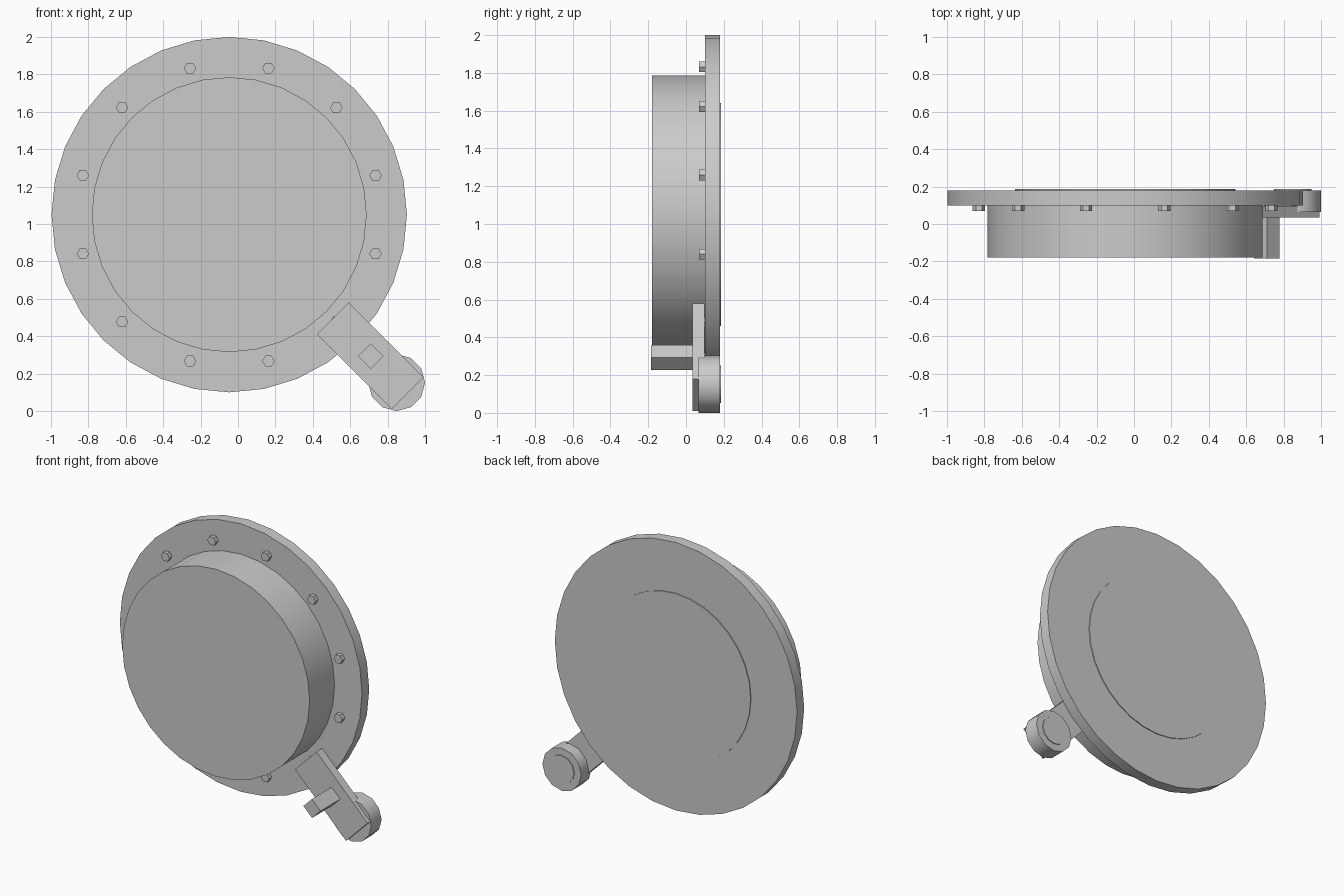
import bpy, math
from mathutils import Matrix, Vector

if "Cube" in bpy.data.objects:
    bpy.data.objects.remove(bpy.data.objects["Cube"])

grey = bpy.data.materials.new("plain_grey")
grey.diffuse_color = (0.6, 0.6, 0.6, 1)
grey.use_nodes = True
grey.node_tree.nodes["Principled BSDF"].inputs["Base Color"].default_value = grey.diffuse_color


def finish(obj, name, smooth=True):
    obj.name = name
    obj.data.materials.append(grey)
    if smooth:
        bpy.ops.object.shade_smooth_by_angle(angle=math.radians(35))
    return obj


def disc(name, x, z, radius, y0, y1, sides, turn=0.0, smooth=True):
    """Cylinder lying along y from y0 to y1, first corner turned from up."""
    bpy.ops.mesh.primitive_cylinder_add(
        vertices=sides, radius=radius, depth=y1 - y0,
        location=(x, (y0 + y1) / 2, z), rotation=(math.pi / 2, 0, 0))
    obj = bpy.context.object
    obj.data.transform(Matrix.Rotation(turn, 4, 'Z'))
    return finish(obj, name, smooth)


def tilted_box(name, x, z, length, width, y0, y1):
    """Box whose length runs down to the right at 45 degrees."""
    bpy.ops.mesh.primitive_cube_add(
        size=1, location=(x, (y0 + y1) / 2, z), rotation=(0, math.pi / 4, 0))
    obj = bpy.context.object
    obj.data.transform(Matrix.Diagonal(Vector((length, y1 - y0, width, 1))))
    return finish(obj, name, False)


CX, CZ = -0.047, 1.05

# Round body: flange, drum and thin back plate
disc("flange", CX, CZ, 0.95, 0.10, 0.18, 32)
disc("drum", CX, CZ, 0.735, -0.18, 0.10, 32)
disc("back_plate", CX, CZ, 0.59, 0.18, 0.186, 32)

# Ring of hexagonal bolts
for i in range(12):
    a = math.radians(15 + 30 * i)
    disc(f"bolt_{i + 1}", CX + 0.81 * math.cos(a), CZ + 0.81 * math.sin(a),
         0.033, 0.07, 0.10, 6, math.radians(30), False)

# Latch arm with square handle and round pivot
tilted_box("latch_arm", 0.707, 0.295, 0.566, 0.24, 0.035, 0.097)
tilted_box("latch_handle", 0.71, 0.293, 0.095, 0.095, -0.185, 0.04)
disc("pivot", 0.848, 0.152, 0.152, 0.065, 0.18, 12)
disc("pivot_cap", 0.848, 0.152, 0.10, 0.18, 0.186, 12)
